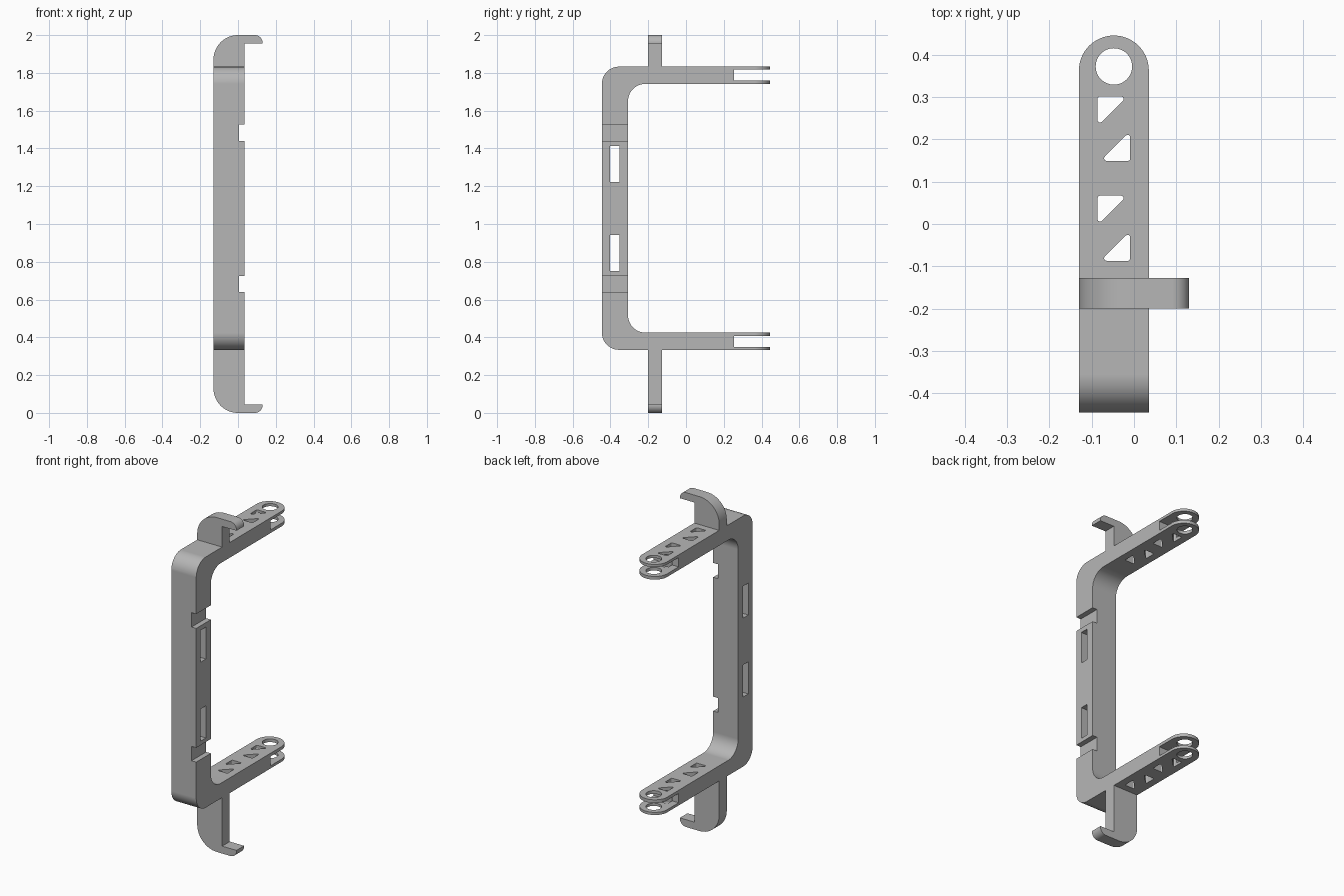
import bpy, bmesh, math
from mathutils import Vector

if "Cube" in bpy.data.objects:
    bpy.data.objects.remove(bpy.data.objects["Cube"])

grey = bpy.data.materials.new("plain grey")
grey.use_nodes = True
grey.diffuse_color = (0.47, 0.47, 0.47, 1)
grey.node_tree.nodes["Principled BSDF"].inputs["Base Color"].default_value = (0.47, 0.47, 0.47, 1)


def rounded(corners, steps=12):
    """Outline from (u, v, radius) corners, each rounded by a tangent arc."""
    pts = []
    for i, (u, v, r) in enumerate(corners):
        p = Vector((u, v))
        if r == 0:
            pts.append(p)
            continue
        a = (Vector(corners[i - 1][:2]) - p).normalized()
        b = (Vector(corners[(i + 1) % len(corners)][:2]) - p).normalized()
        half = a.angle(b) / 2
        centre = p + (a + b).normalized() * (r / math.sin(half))
        start = p + a * (r / math.tan(half)) - centre
        sweep = start.angle_signed(p + b * (r / math.tan(half)) - centre)
        for k in range(steps + 1):
            t = -sweep * k / steps
            c, s = math.cos(t), math.sin(t)
            pts.append(centre + Vector((start.x * c - start.y * s, start.x * s + start.y * c)))
    return pts


def prism(name, outline, axis, lo, hi):
    """Extrude a flat outline along one axis between lo and hi."""
    place = {"x": lambda u, v, w: (w, u, v),
             "y": lambda u, v, w: (u, w, v),
             "z": lambda u, v, w: (u, v, w)}[axis]
    bm = bmesh.new()
    face = bm.faces.new([bm.verts.new(place(u, v, lo)) for u, v in outline])
    top = bmesh.ops.extrude_face_region(bm, geom=[face])["geom"]
    shift = Vector(place(0, 0, hi - lo))
    bmesh.ops.translate(bm, vec=shift, verts=[g for g in top if isinstance(g, bmesh.types.BMVert)])
    bmesh.ops.recalc_face_normals(bm, faces=bm.faces)
    mesh = bpy.data.meshes.new(name)
    bm.to_mesh(mesh)
    bm.free()
    mesh.materials.append(grey)
    obj = bpy.data.objects.new(name, mesh)
    bpy.context.collection.objects.link(obj)
    return obj


def activate(obj):
    bpy.ops.object.select_all(action="DESELECT")
    obj.select_set(True)
    bpy.context.view_layer.objects.active = obj


def cut(obj, cutter, operation="DIFFERENCE"):
    cutter.hide_render = True
    activate(obj)
    mod = obj.modifiers.new("cut", "BOOLEAN")
    mod.operation, mod.solver, mod.object = operation, "EXACT", cutter
    bpy.ops.object.modifier_apply(modifier=mod.name)
    bpy.data.objects.remove(cutter)


def box(u0, u1, v0, v1):
    return [(u0, v0), (u1, v0), (u1, v1), (u0, v1)]


def finish(obj):
    activate(obj)
    bpy.ops.object.shade_smooth_by_angle(angle=math.radians(30))
    mod = obj.modifiers.new("flat face normals", "WEIGHTED_NORMAL")
    mod.keep_sharp = True


X0, X1 = -0.13, 0.035            # frame width
MID = (X0 + X1) / 2
Z0, Z1 = 0.334, 1.833            # frame height
Y0, Y1 = -0.445, 0.445           # frame depth
ARM = 0.091                      # arm thickness

# C-shaped frame with rounded bends
frame = prism("frame", rounded([
    (Y1, Z0, 0), (Y1, Z0 + ARM, 0), (-0.307, Z0 + ARM, 0.092), (-0.307, Z1 - ARM, 0.092),
    (Y1, Z1 - ARM, 0), (Y1, Z1, 0), (Y0, Z1, 0.09), (Y0, Z0, 0.09)]), "x", X0, X1)

# Round off the arm ends in plan
R = (X1 - X0) / 2
plan = [(X0 - 0.0, Y0 - 0.1), (X1, Y0 - 0.1)]
plan += [(MID + R * math.cos(math.pi * k / 32), Y1 - R + R * math.sin(math.pi * k / 32))
         for k in range(33)]
cut(frame, prism("cutter", plan, "z", 0.2, 1.95), "INTERSECT")

# Forked slots in the arm ends
for low, high in ((0.350, 0.406), (1.761, 1.817)):
    cut(frame, prism("cutter", box(0.255, 0.6, low, high), "x", -0.3, 0.3))

# Pivot holes through both arms
ring = [(MID + 0.043 * math.cos(math.tau * k / 48), 0.372 + 0.043 * math.sin(math.tau * k / 48))
        for k in range(48)]
cut(frame, prism("cutter", ring, "z", 0.2, 1.95))

# Triangular lightening holes, alternating direction
S = 0.065
for y in (0.301, 0.067):
    cut(frame, prism("cutter", rounded(
        [(-0.086, y, 0.006), (-0.086, y - S - 0.005, 0.006), (-0.016, y, 0.006)], 5), "z", 0.2, 1.95))
for y in (0.149, -0.087):
    cut(frame, prism("cutter", rounded(
        [(-0.009, y, 0.006), (-0.009, y + S + 0.005, 0.006), (-0.079, y, 0.006)], 5), "z", 0.2, 1.95))

# Windows through the upright
for low, high in ((0.75, 0.942), (1.222, 1.413)):
    cut(frame, prism("cutter", box(-0.403, -0.353, low, high), "x", -0.3, 0.3))

# Notches across the upright's side
for low, high in ((0.64, 0.726), (1.44, 1.526)):
    cut(frame, prism("cutter", box(-0.6, -0.2, low, high), "x", 0.004, 0.2))
finish(frame)

# Hooks above and below the frame
for name, root, tip, d in (("upper_hook", Z1, 2.0, 1), ("lower_hook", Z0, 0.0, -1)):
    finish(prism(name, rounded([
        (X0, root, 0), (X0, tip, 0.13), (0.13, tip, 0.04), (0.13, tip - d * 0.044, 0),
        (X1, tip - d * 0.044, 0), (X1, root, 0)], 16), "y", -0.2, -0.128))
